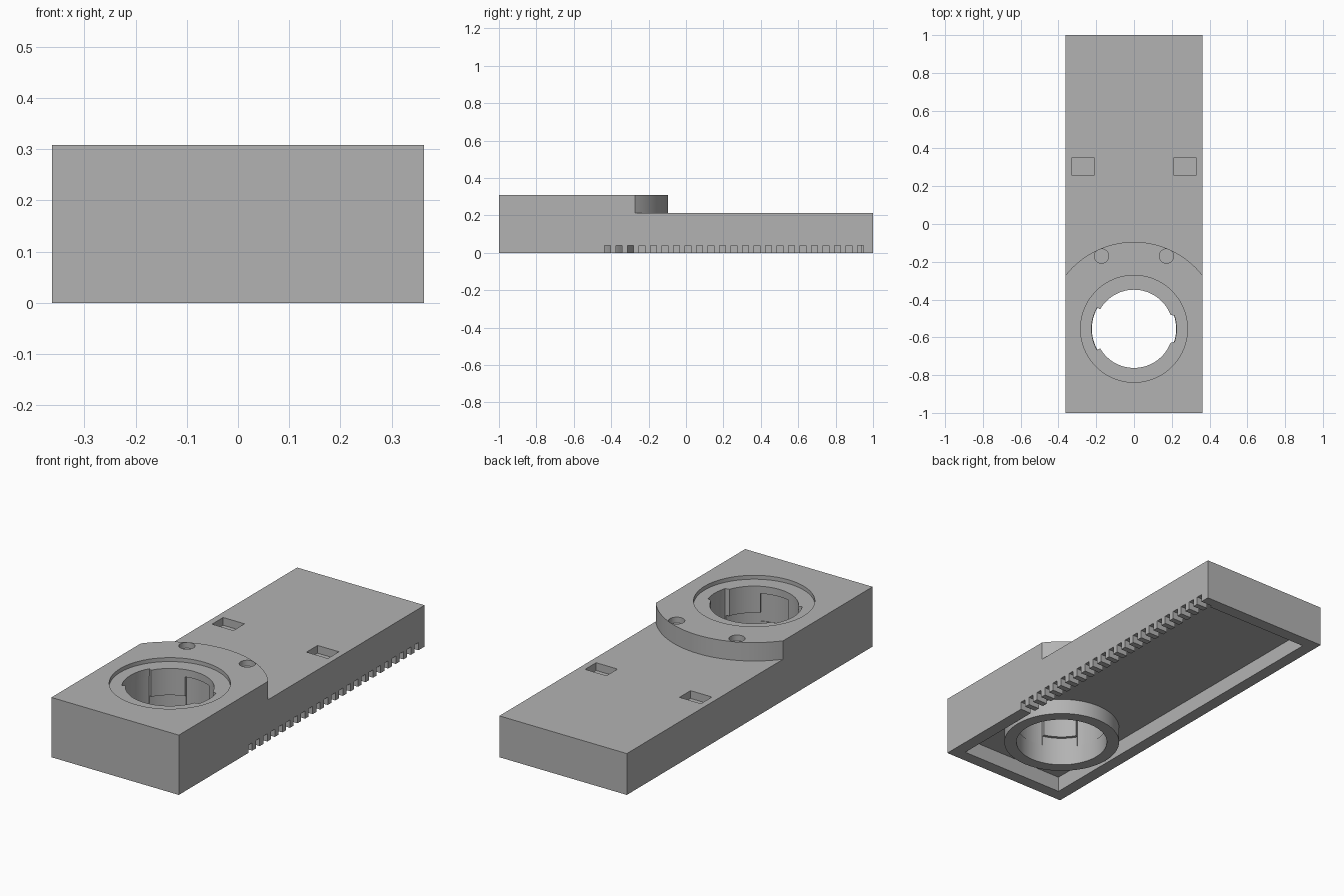
import bpy, bmesh, math
from math import sin, cos, radians, sqrt

if "Cube" in bpy.data.objects:
    bpy.data.objects.remove(bpy.data.objects["Cube"], do_unlink=True)

HALF_X, TOP, DECK, WALL, CAVITY = 0.363, 0.308, 0.213, 0.063, 0.08
BORE_Y = -0.555

grey = bpy.data.materials.new("plain_grey")
grey.use_nodes = True
colour = (0.45, 0.45, 0.45, 1)
grey.diffuse_color = colour
grey.node_tree.nodes["Principled BSDF"].inputs["Base Color"].default_value = colour


def prism(name, outline, z0, z1):
    """Extrude a counter-clockwise outline from z0 to z1."""
    bm = bmesh.new()
    face = bm.faces.new([bm.verts.new((x, y, z0)) for x, y in outline])
    ext = bmesh.ops.extrude_face_region(bm, geom=[face])
    moved = [g for g in ext["geom"] if isinstance(g, bmesh.types.BMVert)]
    bmesh.ops.translate(bm, verts=moved, vec=(0, 0, z1 - z0))
    bmesh.ops.recalc_face_normals(bm, faces=bm.faces)
    mesh = bpy.data.meshes.new(name)
    bm.to_mesh(mesh)
    bm.free()
    mesh.materials.append(grey)
    obj = bpy.data.objects.new(name, mesh)
    bpy.context.collection.objects.link(obj)
    return obj


def rect(x0, x1, y0, y1):
    return [(x0, y0), (x1, y0), (x1, y1), (x0, y1)]


def circle(x, y, r, n=96):
    return [(x + r * cos(math.tau * i / n), y + r * sin(math.tau * i / n)) for i in range(n)]


def stepped(r_in, r_out, is_out):
    """Bore outline whose radius switches by angle."""
    pts = []
    for a in range(0, 360, 3):
        for d in (a + 0.05, a + 2.95):
            r = r_out if is_out(abs((d + 180) % 360 - 180)) else r_in
            pts.append((r * cos(radians(d)), BORE_Y + r * sin(radians(d))))
    return pts


def cut(target, cutter):
    mod = target.modifiers.new("cut", 'BOOLEAN')
    mod.operation, mod.solver, mod.object = 'DIFFERENCE', 'EXACT', cutter
    bpy.context.view_layer.update()
    graph = bpy.context.evaluated_depsgraph_get()
    mesh = bpy.data.meshes.new_from_object(target.evaluated_get(graph))
    target.modifiers.clear()
    target.data = mesh
    bpy.data.objects.remove(cutter, do_unlink=True)


housing = prism("housing", rect(-HALF_X, HALF_X, -1, 1), 0, TOP)

# Lower deck behind the round edge of the raised head
R = 0.46
side = math.acos(0.4 / R)
arc = [side + (math.pi - 2 * side) * i / 48 for i in range(49)]
edge = [(R * cos(a), BORE_Y + R * sin(a)) for a in reversed(arc)]
cut(housing, prism("deck_cutter", edge + [(0.4, 1.1), (-0.4, 1.1)], DECK, 0.4))

# Hollow underside, leaving the socket ring standing
hollow = prism("hollow_cutter", rect(WALL - HALF_X, HALF_X - WALL, WALL - 1, 1 - WALL), -0.1, CAVITY)
cut(hollow, prism("ring_keep", circle(0, BORE_Y, 0.283), -0.2, 0.2))
cut(housing, hollow)

# Socket: shallow recess, slotted lip, lugs and wide lower bore
cut(housing, prism("recess_cutter", circle(0, BORE_Y, 0.283), 0.288, 0.4))
slots = stepped(0.207, 0.225, lambda a: a < 19 or a > 150)
cut(housing, prism("lip_cutter", slots, 0.1, 0.4))
lugs = stepped(0.208, 0.227, lambda a: a < 19 or 63 < a < 105 or a > 150)
cut(housing, prism("lug_cutter", lugs, 0.1, 0.25))
cut(housing, prism("bore_cutter", circle(0, BORE_Y, 0.223), -0.1, 0.15))

# Pin holes in the head and square pockets in the deck
for s in (-1, 1):
    cut(housing, prism("pin_cutter", circle(s * 0.172, -0.17, 0.038, 32), TOP - 0.03, 0.4))
    x0, x1 = sorted((s * 0.208, s * 0.33))
    cut(housing, prism("pocket_cutter", rect(x0, x1, 0.26, 0.35), DECK - 0.04, 0.4))

# Row of notches along one lower edge
for i in range(23):
    y = -0.435 + i * 0.0615
    cut(housing, prism("notch_cutter", rect(0.295, 0.4, y, y + 0.032), -0.1, 0.04))

bpy.ops.object.select_all(action='DESELECT')
housing.select_set(True)
bpy.context.view_layer.objects.active = housing
bpy.ops.object.shade_smooth_by_angle(angle=radians(30))
